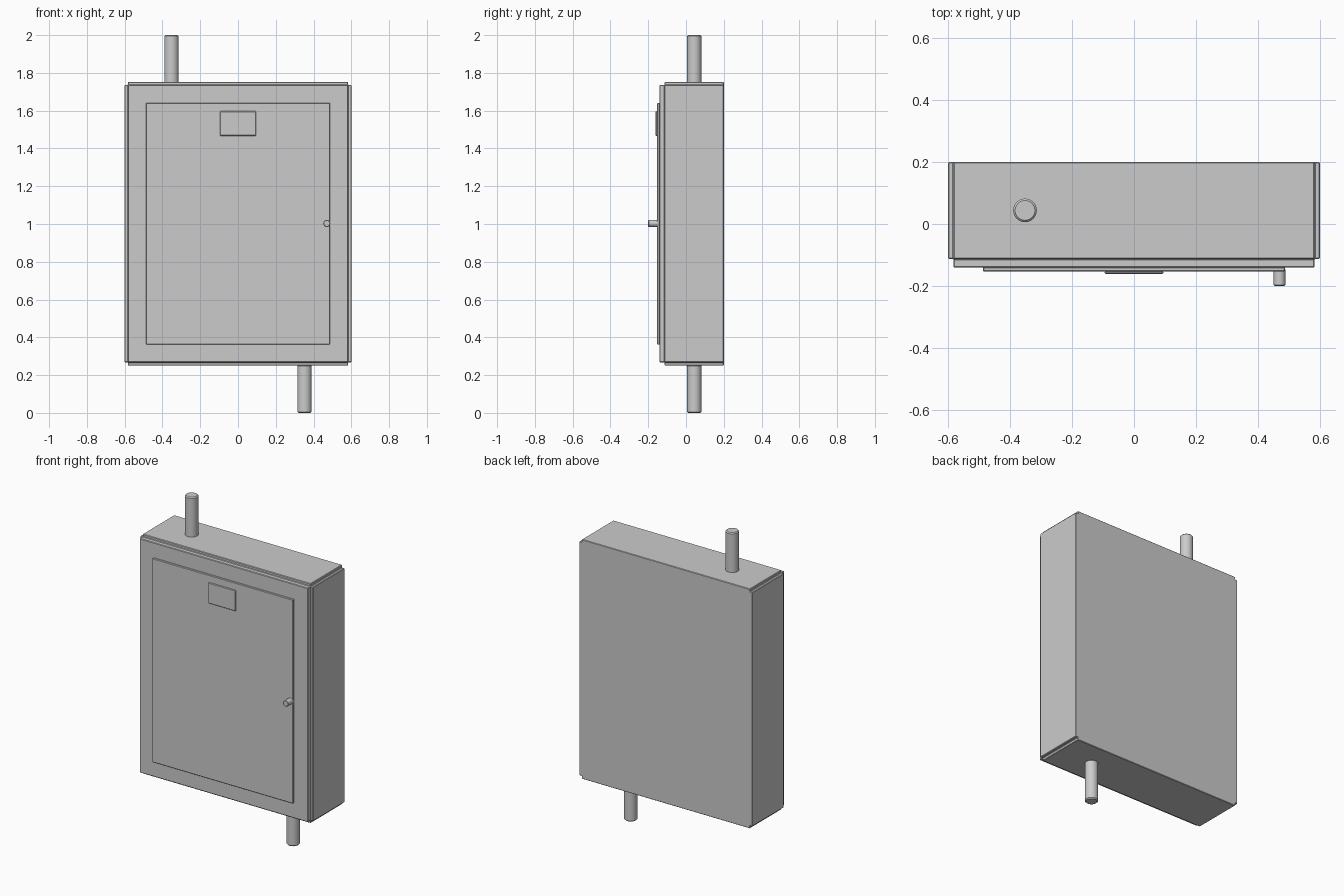
import bpy, bmesh
from mathutils import Matrix, Vector

if "Cube" in bpy.data.objects:
    bpy.data.objects.remove(bpy.data.objects["Cube"])


def finish(name, bm, bevel, smooth=False):
    bmesh.ops.recalc_face_normals(bm, faces=bm.faces[:])
    mesh = bpy.data.meshes.new(name)
    bm.to_mesh(mesh)
    bm.free()
    ob = bpy.data.objects.new(name, mesh)
    bpy.context.collection.objects.link(ob)
    mod = ob.modifiers.new("edge_bevel", 'BEVEL')
    mod.width = bevel
    mod.segments = 1
    mod.limit_method = 'ANGLE'
    mod.angle_limit = 0.9
    if smooth:
        bpy.ops.object.select_all(action='DESELECT')
        ob.select_set(True)
        bpy.context.view_layer.objects.active = ob
        bpy.ops.object.shade_smooth_by_angle(angle=0.6)
    return ob


def box_bm(lo, hi):
    lo, hi = Vector(lo), Vector(hi)
    bm = bmesh.new()
    bmesh.ops.create_cube(bm, size=1)
    for v in bm.verts:
        v.co = (lo + hi) / 2 + v.co * (hi - lo)
    return bm


def rod(name, start, end, radius, sides, bevel):
    start, end = Vector(start), Vector(end)
    axis = end - start
    rot = axis.to_track_quat('Z', 'Y').to_matrix().to_4x4()
    bm = bmesh.new()
    bmesh.ops.create_cone(bm, cap_ends=True, segments=sides, radius1=radius,
                          radius2=radius, depth=axis.length,
                          matrix=Matrix.Translation((start + end) / 2) @ rot)
    return finish(name, bm, bevel, True)


# Cabinet: core box with raised plates pushed out of every face but the back
bm = box_bm((-0.583, -0.113, 0.268), (0.583, 0.2, 1.735))
bm.normal_update()
plates = [f for f in bm.faces if f.normal.y < 0.5]
raised = bmesh.ops.extrude_discrete_faces(bm, faces=plates)["faces"]
for f in raised:
    n = f.normal.copy()
    depth = 0.028 if n.y < -0.5 else 0.017
    for v in f.verts:
        v.co += n * depth
bmesh.ops.remove_doubles(bm, verts=bm.verts[:], dist=1e-5)
finish("cabinet", bm, 0.003)

# Door and label plate
finish("door", box_bm((-0.488, -0.153, 0.363), (0.488, -0.139, 1.641)), 0.003)
finish("label_plate", box_bm((-0.095, -0.161, 1.467), (0.095, -0.152, 1.597)), 0.003)

# Door knob
rod("door_knob", (0.47, -0.145, 1.003), (0.47, -0.2, 1.003), 0.019, 16, 0.003)

# Conduit pipes above and below
rod("top_pipe", (-0.352, 0.044, 1.745), (-0.352, 0.044, 2.0), 0.038, 32, 0.006)
rod("bottom_pipe", (0.352, 0.044, 0.255), (0.352, 0.044, 0.0), 0.038, 32, 0.006)
